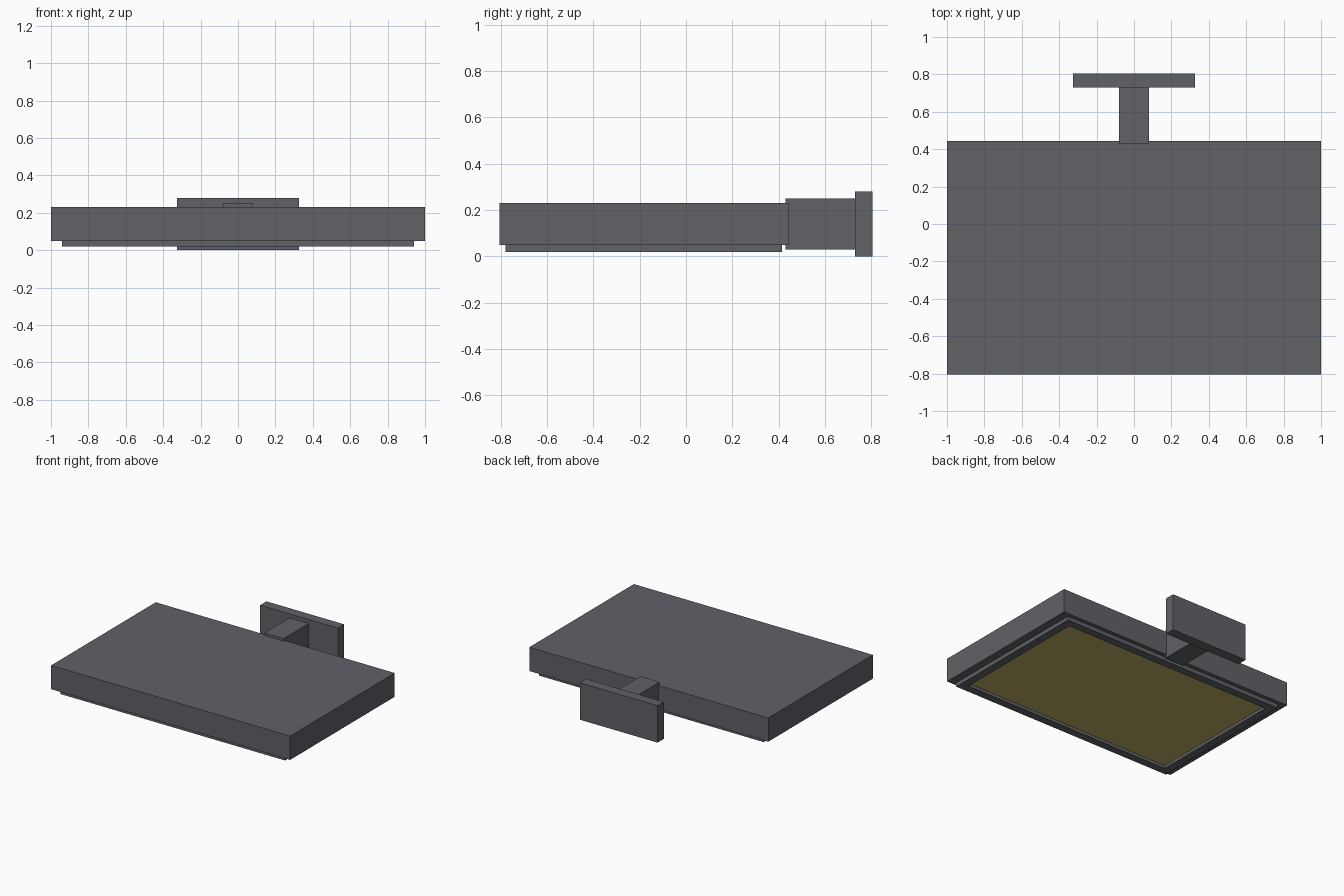
import bpy
import bmesh
from mathutils import Vector

old = bpy.data.objects.get("Cube")
if old:
    bpy.data.objects.remove(old, do_unlink=True)


def material(name, rgb):
    mat = bpy.data.materials.new(name)
    mat.use_nodes = True
    color = (*rgb, 1.0)
    mat.diffuse_color = color
    mat.node_tree.nodes["Principled BSDF"].inputs["Base Color"].default_value = color
    return mat


metal = material("slate grey metal", (0.115, 0.122, 0.137))
lens = material("warm yellow lens", (0.52, 0.44, 0.125))


def box(name, low, high, *mats):
    """Box between two opposite corners."""
    low, high = Vector(low), Vector(high)
    bm = bmesh.new()
    bmesh.ops.create_cube(bm, size=1)
    bmesh.ops.scale(bm, vec=high - low, verts=bm.verts)
    bmesh.ops.translate(bm, vec=(low + high) / 2, verts=bm.verts)
    mesh = bpy.data.meshes.new(name)
    bm.to_mesh(mesh)
    bm.free()
    for mat in mats:
        mesh.materials.append(mat)
    obj = bpy.data.objects.new(name, mesh)
    bpy.context.collection.objects.link(obj)
    return obj


# Lamp housing
box("lamp_housing", (-1, -0.805, 0.05), (1, 0.445, 0.23), metal)

# Lens frame under the housing, with a recessed lens face
frame = box("lens_frame", (-0.94, -0.78, 0.02), (0.94, 0.415, 0.055), metal, lens)
bm = bmesh.new()
bm.from_mesh(frame.data)
bottom = min(bm.faces, key=lambda f: f.calc_center_median().z)
bmesh.ops.inset_region(bm, faces=[bottom], thickness=0.085)
bmesh.ops.inset_region(bm, faces=[bottom], thickness=0.001, depth=-0.022)
bottom.material_index = 1
bm.to_mesh(frame.data)
bm.free()

# Mounting arm and wall plate at the back
box("mounting_arm", (-0.08, 0.43, 0.03), (0.08, 0.735, 0.25), metal)
box("wall_plate", (-0.325, 0.73, 0), (0.325, 0.805, 0.28), metal)
